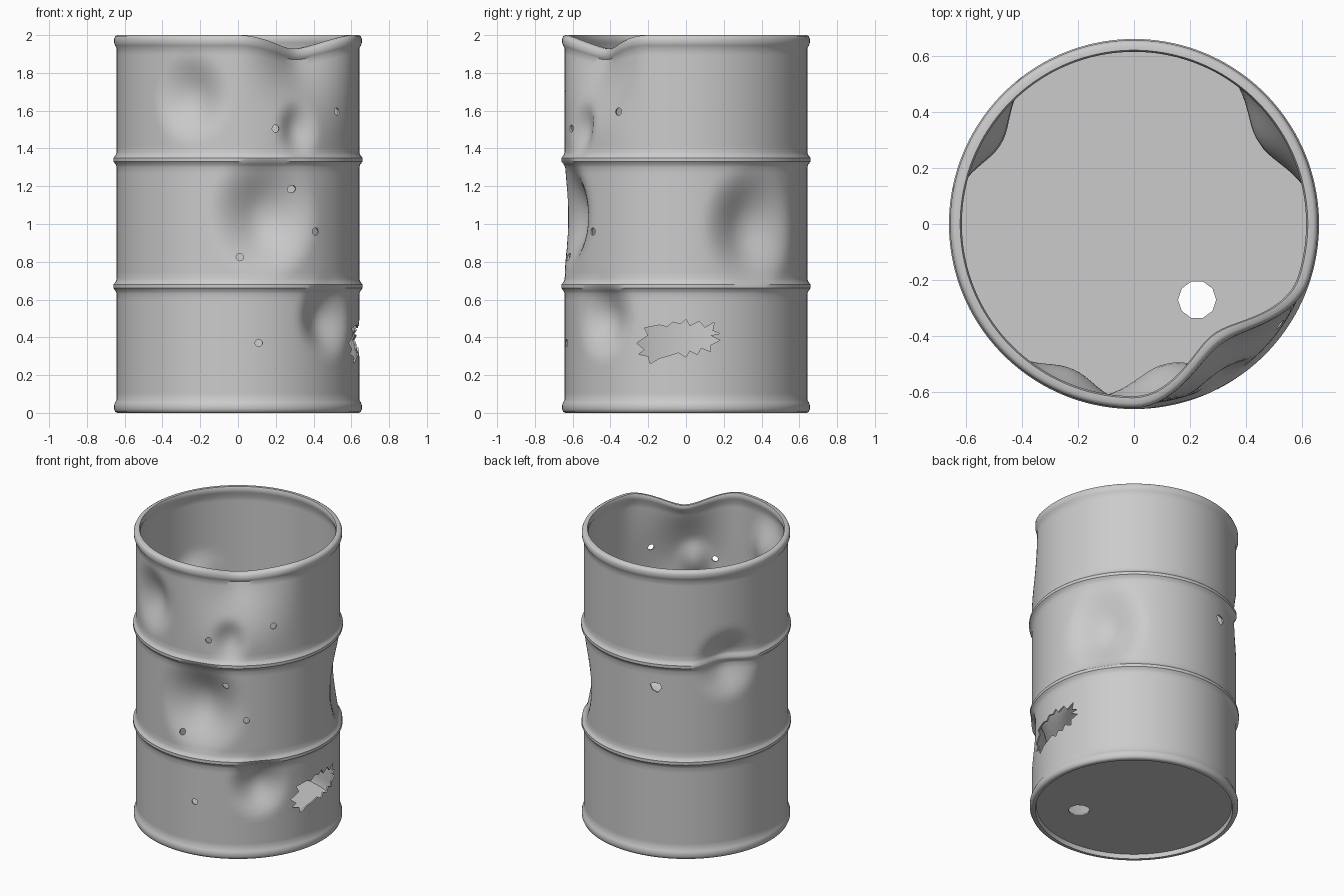
import bpy, bmesh
from math import sin, cos, pi, radians, asin, hypot, atan2, ceil
from mathutils import Vector

default = bpy.data.objects.get("Cube")
if default:
    bpy.data.objects.remove(default, do_unlink=True)

SEGMENTS = 144
WALL = 0.642
THICK = 0.01

metal = bpy.data.materials.new("bare grey steel")
metal.use_nodes = True
grey = (0.6, 0.6, 0.6, 1)
metal.diffuse_color = grey
metal.node_tree.nodes["Principled BSDF"].inputs["Base Color"].default_value = grey


def make_object(name, bm):
    bmesh.ops.recalc_face_normals(bm, faces=bm.faces)
    mesh = bpy.data.meshes.new(name)
    bm.to_mesh(mesh)
    bm.free()
    mesh.materials.append(metal)
    obj = bpy.data.objects.new(name, mesh)
    bpy.context.collection.objects.link(obj)
    return obj


# Dents: azimuth in degrees, height, half width, half height, depth
DENTS = [
    (-113, 1.67, 0.22, 0.24, 0.07),
    (-60, 1.5, 0.13, 0.16, 0.05),
    (-77, 1.04, 0.3, 0.33, 0.12),
    (-43, 0.5, 0.2, 0.22, 0.08),
    (33, 0.98, 0.28, 0.33, 0.1),
    (149, 1.33, 0.23, 0.25, 0.08),
]


def smooth(t):
    t = max(0, min(1, t))
    return t * t * (3 - 2 * t)


def angle_gap(a, b):
    return (a - b + pi) % (2 * pi) - pi


def surface_point(r, z, a):
    """Point of the lathe, pushed in by the dents and the crushed rim."""
    push = 0
    for azimuth, height, wide, tall, depth in DENTS:
        arc = angle_gap(a, radians(azimuth)) * WALL
        push += depth * smooth(1.05 - hypot(arc / wide, (z - height) / tall))
    side = smooth(1 - abs(angle_gap(a, radians(-54))) / radians(36))
    down = smooth((z - 1.45) / 0.6)
    push += 0.135 * side * down
    drop = 0.075 * side * down ** 2
    return ((r - push) * cos(a), (r - push) * sin(a), z - drop)


# Profile of the wall: rolled ends and two raised hoops
rolled_end = [(0.64, 0), (0.65, 0.006), (0.656, 0.02), (0.656, 0.04),
              (0.651, 0.055), (WALL, 0.07)]
bead = [(WALL, -0.04), (0.648, -0.024), (0.66, -0.01), (0.66, 0.01),
        (0.648, 0.024), (WALL, 0.04)]
outer = rolled_end[:]
for hoop in (0.67, 1.34):
    outer += [(r, hoop + dz) for r, dz in bead]
outer += [(r, 2 - z) for r, z in reversed(rolled_end)]
inner = [(r - THICK, z) for r, z in reversed(outer) if 0.06 < z < 1.94]
profile = [(0.615, 0.03), (0.62, 0)] + outer
profile += [(0.62, 2), (0.614, 1.985), (0.617, 1.96)] + inner + [(0.625, 0.04)]

# Extra rows on long stretches so the dents are smooth
rows = [profile[0]]
for (r0, z0), (r1, z1) in zip(profile, profile[1:]):
    steps = ceil(hypot(r1 - r0, z1 - z0) / 0.035)
    for i in range(1, steps + 1):
        t = i / steps
        rows.append((r0 + (r1 - r0) * t, z0 + (z1 - z0) * t))

# Barrel body: closed lathe with a floor
bm = bmesh.new()
rings = [[bm.verts.new(surface_point(r, z, 2 * pi * k / SEGMENTS))
          for k in range(SEGMENTS)] for r, z in rows]
for low, high in zip(rings, rings[1:]):
    for k in range(SEGMENTS):
        n = (k + 1) % SEGMENTS
        bm.faces.new((low[k], low[n], high[n], high[k]))
bm.faces.new(rings[0])
bm.faces.new(rings[-1])
barrel = make_object("barrel_body", bm)

# Cutters for every hole, gathered in one mesh
cut = bmesh.new()


def prism(outline, direction):
    base = [cut.verts.new(p) for p in outline]
    tip = [cut.verts.new(Vector(p) + Vector(direction)) for p in outline]
    cut.faces.new(base)
    cut.faces.new(tip)
    for i in range(len(base)):
        j = (i + 1) % len(base)
        cut.faces.new((base[i], base[j], tip[j], tip[i]))


def circle(radius, sides):
    return [(radius * cos(2 * pi * i / sides), radius * sin(2 * pi * i / sides))
            for i in range(sides)]


def radial_hole(azimuth, height, outline):
    out = Vector((cos(azimuth), sin(azimuth), 0))
    across = Vector((-sin(azimuth), cos(azimuth), 0))
    prism([out * 0.45 + across * u + Vector((0, 0, height + v))
           for u, v in outline], out * 0.35)


# Small round holes in the front: x, height, local wall radius
for x, z, r in [(0.2, 1.505, WALL), (0.53, 1.595, WALL), (0.28, 1.185, 0.6),
                (0.39, 0.96, 0.61), (0.01, 0.825, WALL), (0.11, 0.37, WALL)]:
    radial_hole(asin(x / r) - pi / 2, z, circle(0.02, 12))

# Ragged hole in the back
radial_hole(radians(108), 1.18, [(-0.04, 0.015), (-0.02, 0.03), (0.025, 0.027),
                                 (0.035, 0), (0.01, -0.035), (-0.025, -0.02)])

# Jagged tear in the side, as y and z
tear = [(-0.26, 0.37), (-0.2, 0.41), (-0.22, 0.45), (-0.14, 0.465),
        (-0.1, 0.455), (-0.07, 0.48), (-0.03, 0.47), (0, 0.495),
        (0.02, 0.46), (0.07, 0.485), (0.1, 0.45), (0.15, 0.48),
        (0.14, 0.435), (0.18, 0.42), (0.13, 0.41), (0.18, 0.385),
        (0.13, 0.36), (0.13, 0.325), (0.08, 0.345), (0.06, 0.31),
        (0.02, 0.33), (0, 0.295), (-0.04, 0.32), (-0.1, 0.3),
        (-0.14, 0.29), (-0.19, 0.26), (-0.2, 0.3), (-0.25, 0.31),
        (-0.22, 0.335)]
prism([(0.45, y, z) for y, z in tear], (0.4, 0, 0))

# Drain hole in the floor
prism([(0.225 + u, v - 0.27, -0.1) for u, v in circle(0.068, 10)], (0, 0, 0.3))

cutter = make_object("hole_cutter", cut)
cutter.hide_render = True

boolean = barrel.modifiers.new("holes", "BOOLEAN")
boolean.operation = "DIFFERENCE"
boolean.solver = "EXACT"
boolean.object = cutter

bpy.ops.object.select_all(action="DESELECT")
barrel.select_set(True)
bpy.context.view_layer.objects.active = barrel
bpy.ops.object.modifier_apply(modifier="holes")
bpy.data.objects.remove(cutter, do_unlink=True)
bpy.ops.object.shade_smooth_by_angle(angle=radians(40))
